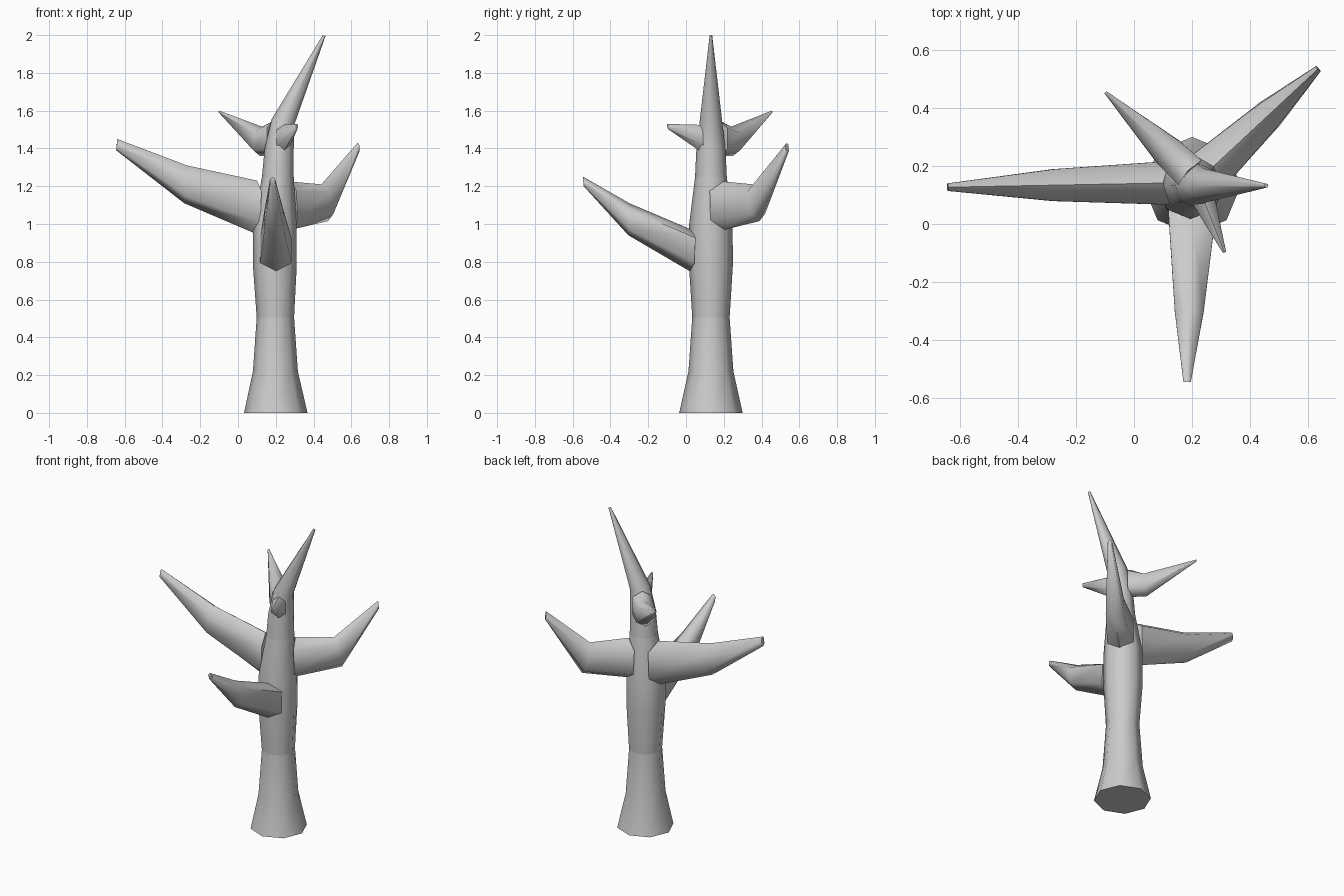
import bpy, bmesh, math
from mathutils import Vector

if "Cube" in bpy.data.objects:
    bpy.data.objects.remove(bpy.data.objects["Cube"])


def skin(name, rings, cap_start=True):
    """Join matching rings of points into a tube with a closed end."""
    bm = bmesh.new()
    loops = [[bm.verts.new(p) for p in ring] for ring in rings]
    n = len(loops[0])
    for a, b in zip(loops, loops[1:]):
        for i in range(n):
            j = (i + 1) % n
            bm.faces.new((a[i], a[j], b[j], b[i]))
    if cap_start:
        bm.faces.new(loops[0][::-1])
    bm.faces.new(loops[-1])
    bmesh.ops.recalc_face_normals(bm, faces=bm.faces[:])
    mesh = bpy.data.meshes.new(name)
    bm.to_mesh(mesh)
    bm.free()
    obj = bpy.data.objects.new(name, mesh)
    bpy.context.collection.objects.link(obj)
    bpy.ops.object.select_all(action='DESELECT')
    obj.select_set(True)
    bpy.context.view_layer.objects.active = obj
    bpy.ops.object.shade_smooth_by_angle(angle=math.radians(66))
    return obj


def trunk(name, rows):
    """Octagonal trunk section; each row is (centre x, z, radius, tilt)."""
    rings = []
    for cx, z, r, tilt in rows:
        ring = []
        for i in range(8):
            a = i * math.pi / 4
            ring.append((cx + r * math.cos(a), 0.132 + r * math.sin(a),
                         z - tilt * math.cos(a)))
        rings.append(ring)
    return skin(name, rings)


def branch(name, start, tip, rows):
    """Six-sided branch heading from start to tip in plan.
    Each row: side distance, top distance, bottom distance, top z, bottom z, half width."""
    o = Vector((start[0], start[1], 0))
    u = (Vector((tip[0], tip[1], 0)) - o).normalized()
    s = Vector((-u.y, u.x, 0))
    rings = []
    for ds, dt, db, zt, zb, w in rows:
        mid, h = (zt + zb) / 2, (zt - zb) / 2
        lean = (dt - db) / 2 * 0.6
        ring = []
        for side, k, d in ((0, 1, dt), (1, .6, ds + lean), (1, -.6, ds - lean),
                           (0, -1, db), (-1, -.6, ds - lean), (-1, .6, ds + lean)):
            ring.append(o + u * d + s * (side * w) + Vector((0, 0, mid + k * h)))
        rings.append(ring)
    return skin(name, rings)


# Trunk: flared foot, middle, leaning pointed top
trunk("trunk_foot", [(0.2, 0, 0.168, 0), (0.198, 0.22, 0.119, 0), (0.198, 0.505, 0.099, 0)])
trunk("trunk_middle", [(0.198, 0.505, 0.099, 0), (0.195, 0.78, 0.116, 0),
                       (0.195, 1.0, 0.115, 0), (0.211, 1.25, 0.084, 0)])
trunk("trunk_top", [(0.211, 1.25, 0.084, 0), (0.218, 1.4, 0.077, 0),
                    (0.238, 1.54, 0.06, 0.015), (0.456, 1.997, 0.007, 0.003)])

# Large branches
branch("left_branch", (0.2, 0.143), (-0.64, 0.127),
       [(0.08, 0.1, 0.11, 1.23, 0.95, 0.075),
        (0.477, 0.47, 0.485, 1.31, 1.11, 0.055),
        (0.842, 0.84, 0.845, 1.45, 1.39, 0.013)])
branch("front_branch", (0.203, 0.13), (0.183, -0.545),
       [(0.08, 0.1, 0.11, 0.97, 0.75, 0.083),
        (0.43, 0.43, 0.435, 1.11, 0.94, 0.05),
        (0.674, 0.675, 0.672, 1.25, 1.2, 0.013)])
branch("back_right_branch", (0.2, 0.13), (0.635, 0.535),
       [(0.08, 0.1, 0.11, 1.225, 0.97, 0.078),
        (0.354, 0.33, 0.378, 1.21, 1.015, 0.052),
        (0.594, 0.592, 0.596, 1.43, 1.375, 0.012)])

# Small twigs near the top
branch("back_left_twig", (0.2, 0.17), (-0.1, 0.455),
       [(0.01, 0.02, 0.02, 1.545, 1.36, 0.058),
        (0.108, 0.1, 0.115, 1.515, 1.36, 0.055),
        (0.412, 0.412, 0.412, 1.6, 1.588, 0.005)])
branch("front_right_twig", (0.233, 0.1), (0.312, -0.098),
       [(0.02, 0.03, 0.035, 1.525, 1.39, 0.04),
        (0.212, 0.213, 0.211, 1.53, 1.503, 0.006)])
